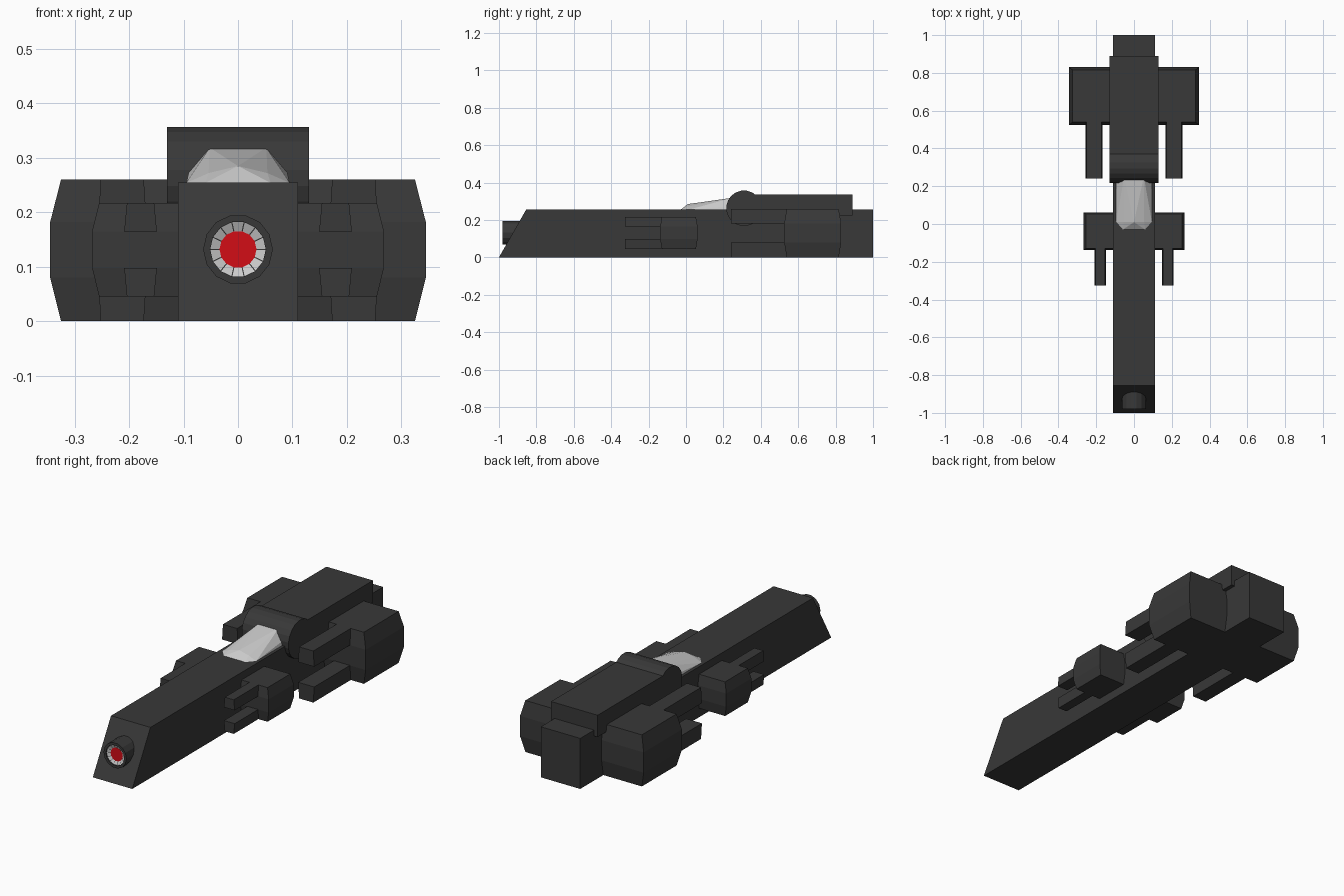
import bpy, bmesh, math

if "Cube" in bpy.data.objects:
    bpy.data.objects.remove(bpy.data.objects["Cube"])

def material(name, color):
    m = bpy.data.materials.new(name)
    m.diffuse_color = (*color, 1)
    m.use_nodes = True
    m.node_tree.nodes["Principled BSDF"].inputs["Base Color"].default_value = m.diffuse_color
    return m

DARK = material("dark_plating", (0.04, 0.04, 0.04))
RED = material("red_emitter", (0.65, 0.004, 0.008))

def finish(name, bm, mat=None):
    bmesh.ops.recalc_face_normals(bm, faces=bm.faces)
    me = bpy.data.meshes.new(name)
    bm.to_mesh(me)
    bm.free()
    ob = bpy.data.objects.new(name, me)
    bpy.context.collection.objects.link(ob)
    if mat:
        me.materials.append(mat)
    return ob

def skin(name, rings, mat=None, caps=(True, True)):
    """Join equal-length rings of points with quads and cap the ends."""
    bm = bmesh.new()
    loops = [[bm.verts.new(p) for p in r] for r in rings]
    n = len(loops[0])
    for a, b in zip(loops, loops[1:]):
        for i in range(n):
            j = (i + 1) % n
            bm.faces.new((a[i], a[j], b[j], b[i]))
    if caps[0]:
        bm.faces.new(loops[0])
    if caps[1]:
        bm.faces.new(loops[-1])
    return finish(name, bm, mat)

def rect(x0, x1, y0, y1, z):
    return [(x0, y0, z), (x1, y0, z), (x1, y1, z), (x0, y1, z)]

def circle_y(r, y, z, n):
    return [(r * math.cos(2 * math.pi * i / n), y, z + r * math.sin(2 * math.pi * i / n))
            for i in range(n)]

def extrude_x(name, profile, half, mat):
    return skin(name, [[(x, y, z) for y, z in profile] for x in (-half, half)], mat)

def mirror(ob):
    ob.modifiers.new("Mirror", 'MIRROR').use_axis[0] = True

# Long hull with a raked nose
extrude_x("hull", [(-1, 0), (1, 0), (1, 0.255), (-0.855, 0.255)], 0.11, DARK)

# Raised engine deck and the drum behind the canopy
extrude_x("engine_deck", [(0.31, 0.225), (0.89, 0.225), (0.89, 0.335), (0.31, 0.335)], 0.13, DARK)
drum = [(0.31 + 0.095 * math.cos(math.pi * (i + 0.5) / 10),
         0.263 + 0.095 * math.sin(math.pi * (i + 0.5) / 10)) for i in range(20)]
extrude_x("drum", drum, 0.13, DARK)

def side_pod(prefix, x, y0, y1, tip, zs, arm, b, f):
    """Bulging side pod with an upper and a lower forward prong."""
    z0, z1, z2, z3 = zs
    narrow = lambda z: rect(0.09, x - b, y0 + b * 0.7, y1 - b * 0.7, z)
    wide = lambda z: rect(0.09, x, y0, y1, z)
    mirror(skin(prefix + "_pods", [narrow(z0), wide(z1), wide(z2), narrow(z3)], DARK))
    ax0, ax1 = arm
    back = y0 + 0.03
    for label, outer, inner in (("lower", z0, z1), ("upper", z3, z2)):
        mirror(skin(f"{prefix}_{label}_prongs",
                    [rect(ax0 + f, ax1 - f, tip, back, outer),
                     rect(ax0, ax1, tip, back, inner)], DARK))

side_pod("rear", 0.345, 0.525, 0.83, 0.24, (0, 0.08, 0.182, 0.26), (0.168, 0.257), 0.02, 0.005)
side_pod("front", 0.268, -0.138, 0.062, -0.325, (0.045, 0.098, 0.165, 0.217), (0.149, 0.209), 0.013, 0.005)

# Nose cannon: tube, pale funnel ring split by dark ribs, red core
N, CZ = 14, 0.132
skin("cannon_tube", [circle_y(0.064, -0.85, CZ, N), circle_y(0.064, -0.98, CZ, N),
                     circle_y(0.051, -0.98, CZ, N), circle_y(0.051, -0.965, CZ, N)],
     DARK, (True, False))
skin("cannon_ring", [circle_y(0.051, -0.974, CZ, N), circle_y(0.033, -0.966, CZ, N)],
     None, (False, False))
skin("cannon_core", [circle_y(0.034, -0.955, CZ, N), circle_y(0.034, -0.967, CZ, N)], RED)
bm = bmesh.new()
for i in range(N):
    a = 2 * math.pi * i / N
    c, s, w = math.cos(a), math.sin(a), 0.001
    bm.faces.new([bm.verts.new((r * c - k * s, y, CZ + r * s + k * c))
                  for r, k, y in ((0.034, -w, -0.968), (0.051, -w, -0.976),
                                  (0.051, w, -0.976), (0.034, w, -0.968))])
finish("cannon_ribs", bm, DARK)

# Faceted canopy
bm = bmesh.new()
for x, y, z in ((0.06, -0.03, 0.254), (0.095, 0.01, 0.254), (0.095, 0.25, 0.254),
                (0.09, 0.25, 0.275), (0.054, 0.01, 0.272), (0.052, 0.25, 0.319)):
    bm.verts.new((x, y, z))
    bm.verts.new((-x, y, z))
bm.verts.new((0, 0.01, 0.285))
res = bmesh.ops.convex_hull(bm, input=bm.verts)
bmesh.ops.dissolve_limit(bm, angle_limit=0.01, verts=bm.verts, edges=bm.edges)
finish("canopy", bm)
